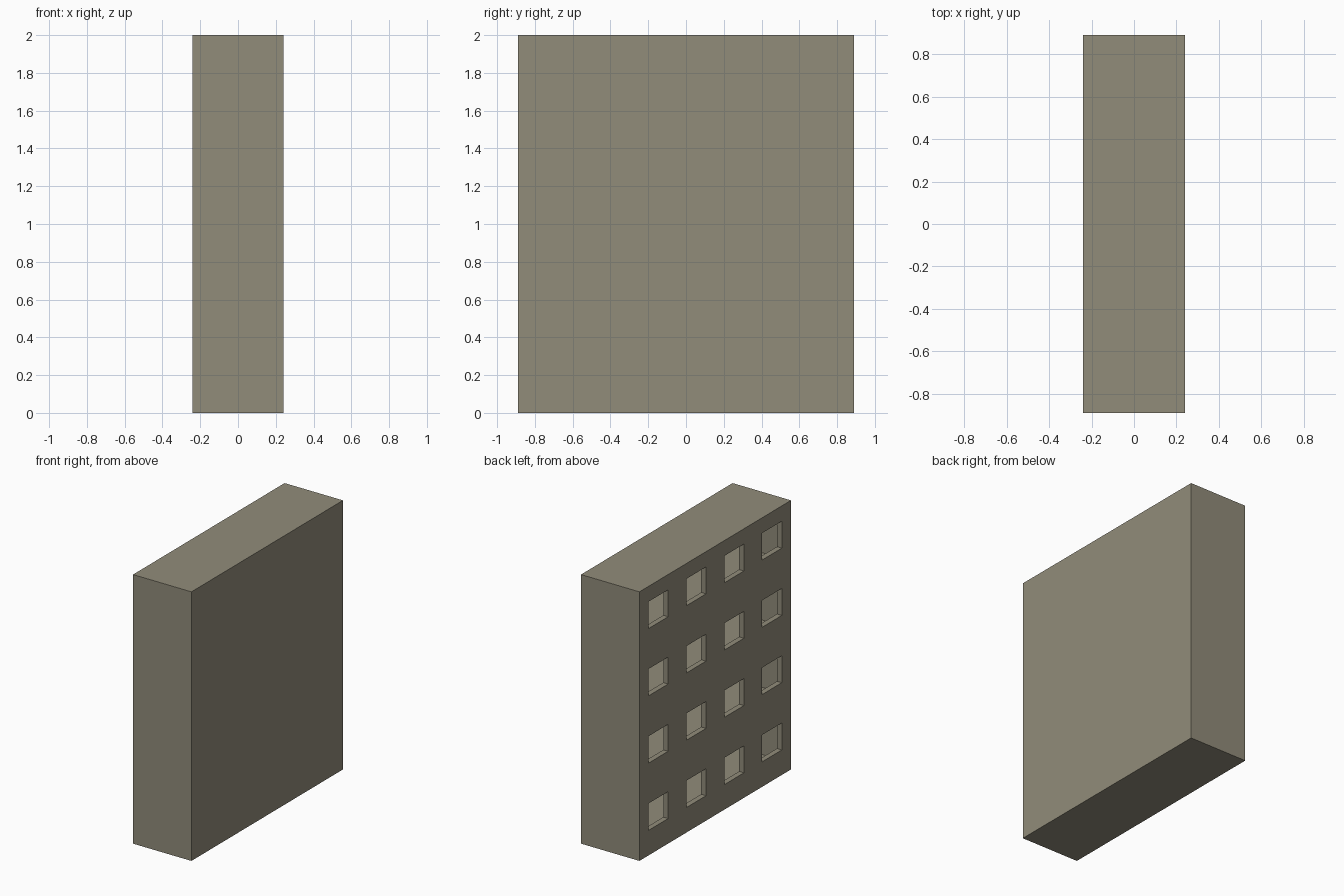
import bpy, bmesh
from mathutils import Vector

if "Cube" in bpy.data.objects:
    bpy.data.objects.remove(bpy.data.objects["Cube"])

W, D, H = 0.48, 1.78, 2.0      # overall size
WALL, SLAB, ROOF = 0.04, 0.07, 0.04
STOREY = H / 4

stone = bpy.data.materials.new("grey_brown_stone")
stone.diffuse_color = (0.285, 0.262, 0.195, 1)
stone.use_nodes = True
stone.node_tree.nodes["Principled BSDF"].inputs["Base Color"].default_value = stone.diffuse_color


def boxes(name, bounds):
    """One object holding a box for every (low corner, high corner) pair."""
    bm = bmesh.new()
    for lo, hi in bounds:
        lo, hi = Vector(lo), Vector(hi)
        verts = bmesh.ops.create_cube(bm, size=1)["verts"]
        bmesh.ops.scale(bm, vec=hi - lo, verts=verts)
        bmesh.ops.translate(bm, vec=(lo + hi) / 2, verts=verts)
    me = bpy.data.meshes.new(name)
    bm.to_mesh(me)
    bm.free()
    me.materials.append(stone)
    ob = bpy.data.objects.new(name, me)
    bpy.context.collection.objects.link(ob)
    return ob


# Solid block
building = boxes("building", [((-W/2, -D/2, 0), (W/2, D/2, H))])

# Four hollow storeys, leaving walls, floor slabs and roof
rooms = []
for k in range(4):
    top = (k + 1) * STOREY - (ROOF if k == 3 else 0)
    rooms.append(((-W/2 + WALL, -D/2 + WALL, k * STOREY + SLAB),
                  (W/2 - WALL, D/2 - WALL, top)))
room_cutter = boxes("room_cutter", rooms)

# Four by four window openings through the left wall
windows = []
for k in range(4):
    z = k * STOREY + 0.286
    for c in range(4):
        y = (c - 1.5) * D / 4
        windows.append(((-W/2 - 0.05, y - 0.115, z - 0.1),
                        (-W/2 + WALL + 0.05, y + 0.115, z + 0.1)))
window_cutter = boxes("window_cutter", windows)

# Cut, then bake the result and drop the cutters
for cutter in (room_cutter, window_cutter):
    cutter.hide_render = True
    mod = building.modifiers.new(cutter.name, 'BOOLEAN')
    mod.operation = 'DIFFERENCE'
    mod.solver = 'EXACT'
    mod.object = cutter
deps = bpy.context.evaluated_depsgraph_get()
baked = bpy.data.meshes.new_from_object(building.evaluated_get(deps))
building.modifiers.clear()
building.data = baked
for cutter in (room_cutter, window_cutter):
    bpy.data.objects.remove(cutter)
